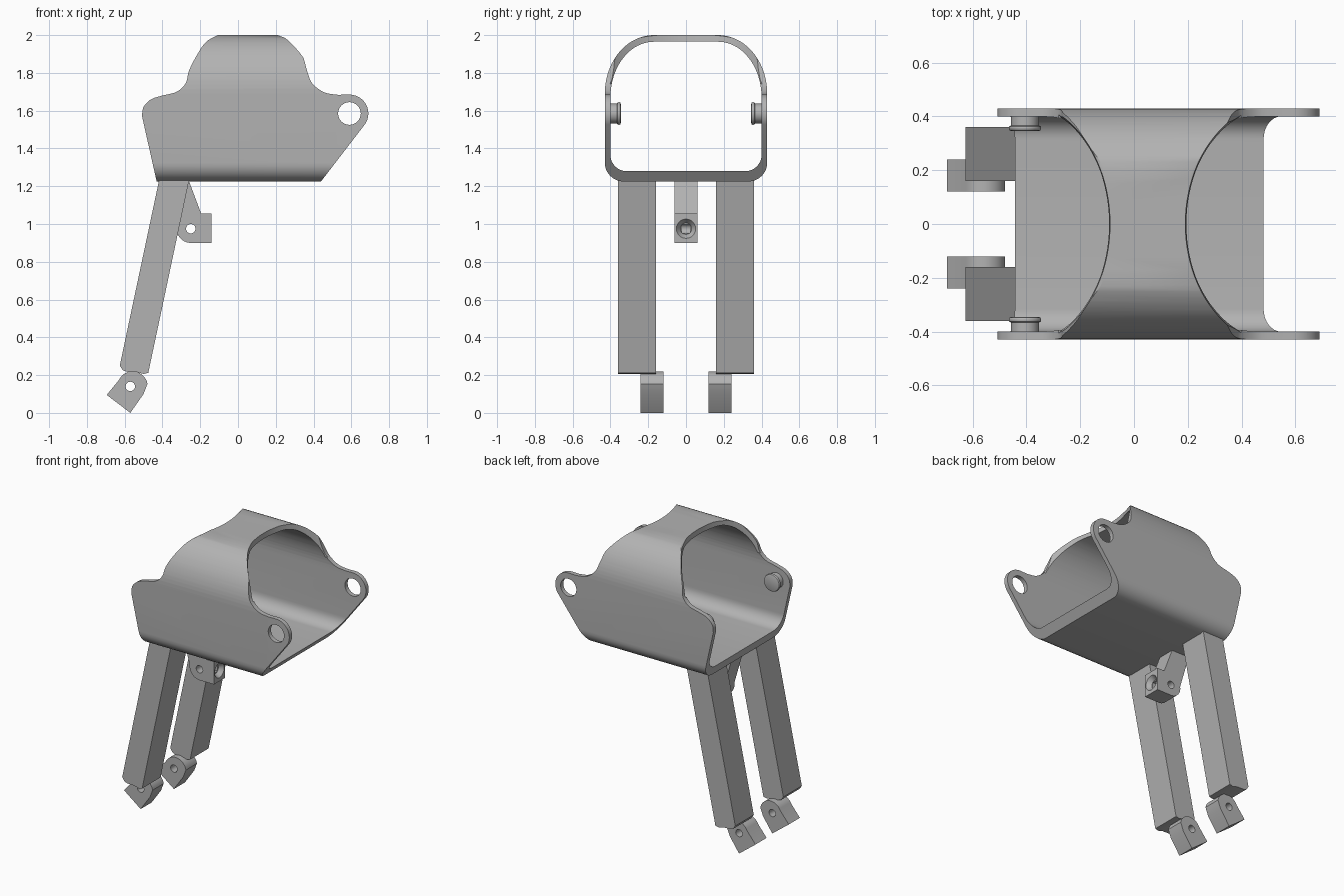
import bpy, bmesh, math
from math import sin, cos, pi
from mathutils import Matrix

old = bpy.data.objects.get("Cube")
if old:
    bpy.data.objects.remove(old, do_unlink=True)

grey = bpy.data.materials.new("plain grey")
grey.use_nodes = True
grey.diffuse_color = (0.45, 0.45, 0.45, 1)
grey.node_tree.nodes["Principled BSDF"].inputs["Base Color"].default_value = (0.45, 0.45, 0.45, 1)


def finish(name, bm):
    bmesh.ops.recalc_face_normals(bm, faces=bm.faces)
    mesh = bpy.data.meshes.new(name)
    bm.to_mesh(mesh)
    bm.free()
    mesh.materials.append(grey)
    ob = bpy.data.objects.new(name, mesh)
    bpy.context.collection.objects.link(ob)
    return ob


def prism(name, pts, axis, lo, hi):
    """Extrude a closed outline along x (outline in y, z) or y (outline in x, z)."""
    bm = bmesh.new()
    place = (lambda p, t: (t, p[0], p[1])) if axis == "x" else (lambda p, t: (p[0], t, p[1]))
    a = [bm.verts.new(place(p, lo)) for p in pts]
    b = [bm.verts.new(place(p, hi)) for p in pts]
    bm.faces.new(a)
    bm.faces.new(b)
    for i in range(len(pts)):
        j = (i + 1) % len(pts)
        bm.faces.new((a[i], a[j], b[j], b[i]))
    return finish(name, bm)


def arc(cx, cz, rx, rz, start, end, n=12):
    angles = [math.radians(start + (end - start) * i / n) for i in range(n + 1)]
    return [(cx + rx * cos(t), cz + rz * sin(t)) for t in angles]


def disc(cx, cz, r, n=32):
    return arc(cx, cz, r, r, 0, 360 - 360 / n, n - 1)


def spline(pts, n=5):
    """Smooth curve through the points."""
    q = [pts[0]] + pts + [pts[-1]]
    out = []
    for a, b, c, d in zip(q, q[1:], q[2:], q[3:]):
        for k in range(n):
            t = k / n
            out.append(tuple(0.5 * (2 * b[i] + (c[i] - a[i]) * t
                             + (2 * a[i] - 5 * b[i] + 4 * c[i] - d[i]) * t * t
                             + (3 * b[i] - a[i] - 3 * c[i] + d[i]) * t ** 3) for i in (0, 1)))
    return out + [pts[-1]]


def cone(name, matrix, r1, r2, depth, n=48):
    bm = bmesh.new()
    bmesh.ops.create_cone(bm, cap_ends=True, segments=n, radius1=r1, radius2=r2,
                          depth=depth, matrix=matrix)
    return finish(name, bm)


def boolean(ob, cutter, operation="DIFFERENCE"):
    mod = ob.modifiers.new("cut", "BOOLEAN")
    mod.operation, mod.object, mod.solver = operation, cutter, "EXACT"
    bpy.context.view_layer.objects.active = ob
    bpy.ops.object.modifier_apply(modifier=mod.name)
    bpy.data.objects.remove(cutter, do_unlink=True)


def smooth(ob):
    bpy.ops.object.select_all(action="DESELECT")
    ob.select_set(True)
    bpy.context.view_layer.objects.active = ob
    bpy.ops.object.shade_smooth_by_angle(angle=math.radians(30))


def tube_outline(w, bottom, top, r, shoulder_y, shoulder_z):
    """Rounded box with wide elliptical shoulders."""
    half = arc(w - r, bottom + r, r, r, -90, 0, 8)
    half += arc(shoulder_y, shoulder_z, w - shoulder_y, top - shoulder_z, 0, 90, 20)
    return half + [(-y, z) for y, z in reversed(half)]


# Cuff: a hollow rounded tube trimmed to its side outline
cuff = prism("cuff", tube_outline(0.43, 1.225, 2.0, 0.10, 0.17, 1.69), "x", -0.8, 0.8)
boolean(cuff, prism("bore", tube_outline(0.40, 1.28, 1.965, 0.085, 0.17, 1.67), "x", -0.9, 0.9))

left_edge = spline([(-0.508, 1.57), (-0.50, 1.62), (-0.46, 1.66), (-0.40, 1.68), (-0.325, 1.70),
                    (-0.277, 1.745), (-0.26, 1.81), (-0.22, 1.89), (-0.17, 1.963), (-0.105, 2.001)])
right_edge = spline([(0.207, 2.001), (0.28, 1.968), (0.34, 1.894), (0.366, 1.81), (0.393, 1.745),
                     (0.456, 1.697), (0.53, 1.684)])
side = [(-0.425, 1.2)] + left_edge + [(-0.1, 2.1), (0.2, 2.1)] + right_edge
side += arc(0.59, 1.585, 0.10, 0.10, 90, -36, 16) + [(0.42, 1.2)]
boolean(cuff, prism("side_trim", side, "y", -0.6, 0.6), "INTERSECT")

# Curved ends of the top strap
for x, r1, r2 in ((-0.694, 0.58, 0.61), (0.77, 0.55, 0.585)):
    boolean(cuff, cone("strap_trim", Matrix.Translation((x, 0, 1.895)), r1, r2, 0.31, 128))
boolean(cuff, prism("strap_hole", disc(0.59, 1.585, 0.06), "y", -0.6, 0.6))
smooth(cuff)

# Inner pegs: shaft with a rounded flange, turned from one profile
for s, label in ((1, "back"), (-1, "front")):
    profile = [(0.41, 0.052), (0.366, 0.052), (0.362, 0.059), (0.354, 0.06),
               (0.348, 0.057), (0.345, 0.05)]
    bm = bmesh.new()
    rings = [[bm.verts.new((x, s * y, z)) for x, z in disc(-0.405, 1.585, r)] for y, r in profile]
    for a, b in zip(rings, rings[1:]):
        for i in range(len(a)):
            bm.faces.new((a[i - 1], a[i], b[i], b[i - 1]))
    bm.faces.new(rings[0])
    bm.faces.new(rings[-1])
    smooth(finish(label + "_peg", bm))

# Legs and their hinge feet, one on each side
leg_side = [(-0.414, 1.25), (-0.255, 1.25), (-0.475, 0.212), (-0.50, 0.206), (-0.535, 0.216),
            (-0.59, 0.218), (-0.61, 0.226), (-0.626, 0.25)]
foot_side = [(-0.695, 0.095), (-0.57, 0.0), (-0.50, 0.10)]
foot_side += arc(-0.558, 0.14, 0.08, 0.08, 10, 155, 16)
for s, label in ((1, "back"), (-1, "front")):
    lo, hi = sorted((s * 0.16, s * 0.36))
    smooth(prism(label + "_leg", leg_side, "y", lo, hi))
    lo, hi = sorted((s * 0.12, s * 0.24))
    foot = prism(label + "_foot", foot_side, "y", lo, hi)
    boolean(foot, prism("foot_hole", disc(-0.57, 0.14, 0.025, 24), "y", -0.5, 0.5))
    smooth(foot)

# Middle bracket with a cross hole, a countersink and a square socket
bracket_side = [(-0.40, 1.25), (-0.268, 1.25), (-0.195, 1.055), (-0.14, 1.055), (-0.14, 0.90)]
bracket_side += arc(-0.25, 0.975, 0.075, 0.075, -90, -190, 12)
bracket = prism("bracket", bracket_side, "y", -0.06, 0.06)
boolean(bracket, prism("cross_hole", disc(-0.25, 0.975, 0.025, 24), "y", -0.1, 0.1))
turn = Matrix.Translation((-0.15, 0, 0.975)) @ Matrix.Rotation(pi / 2, 4, "Y")
boolean(bracket, cone("countersink", turn, 0.03, 0.058, 0.04, 32))
square = [(-0.022, 0.953), (0.022, 0.953), (0.022, 0.997), (-0.022, 0.997)]
boolean(bracket, prism("socket", square, "x", -0.25, -0.13))
smooth(bracket)
